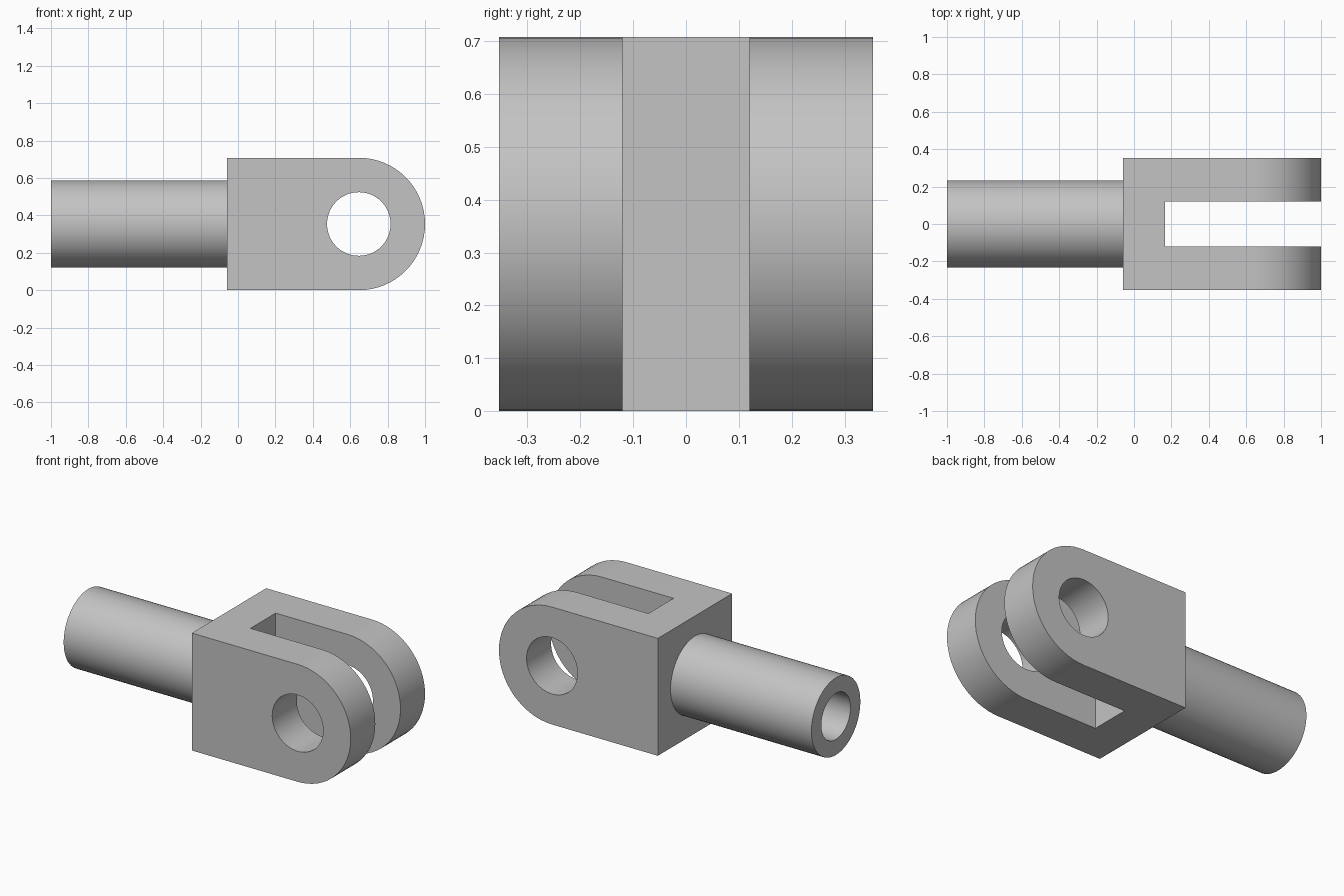
import bpy
import bmesh
from math import cos, sin, pi
from mathutils import Matrix, Vector

cube = bpy.data.objects.get("Cube")
if cube:
    bpy.data.objects.remove(cube, do_unlink=True)

HALF = 0.354          # half width and half height of the fork
BACK = -0.06          # where shank meets fork
EYE_X = 1 - HALF      # centre of the rounded end
SEGMENTS = 64

steel = bpy.data.materials.new("grey steel")
steel.use_nodes = True
GREY = (0.55, 0.55, 0.55, 1)
steel.diffuse_color = GREY
steel.node_tree.nodes["Principled BSDF"].inputs["Base Color"].default_value = GREY


def make_object(name, bm):
    bmesh.ops.recalc_face_normals(bm, faces=bm.faces)
    mesh = bpy.data.meshes.new(name)
    bm.to_mesh(mesh)
    bm.free()
    mesh.materials.append(steel)
    obj = bpy.data.objects.new(name, mesh)
    bpy.context.collection.objects.link(obj)
    return obj


def extrude_profile(name, points, half_depth):
    """Extrude an x-z outline symmetrically along y."""
    bm = bmesh.new()
    face = bm.faces.new([bm.verts.new((x, -half_depth, z)) for x, z in points])
    extruded = bmesh.ops.extrude_face_region(bm, geom=[face])["geom"]
    verts = [v for v in extruded if isinstance(v, bmesh.types.BMVert)]
    bmesh.ops.translate(bm, verts=verts, vec=(0, 2 * half_depth, 0))
    return make_object(name, bm)


def arc(cx, cz, radius, start, end, steps):
    angles = [start + (end - start) * i / steps for i in range(steps + 1)]
    return [(cx + radius * cos(a), cz + radius * sin(a)) for a in angles]


def cut(target, cutter):
    cutter.hide_render = True
    mod = target.modifiers.new("cut", 'BOOLEAN')
    mod.operation = 'DIFFERENCE'
    mod.solver = 'EXACT'
    mod.object = cutter
    bpy.context.view_layer.objects.active = target
    bpy.ops.object.modifier_apply(modifier=mod.name)
    bpy.data.objects.remove(cutter, do_unlink=True)


def shade(obj):
    bpy.ops.object.select_all(action='DESELECT')
    obj.select_set(True)
    bpy.context.view_layer.objects.active = obj
    bpy.ops.object.shade_smooth_by_angle(angle=pi / 6)


# Fork: block with a rounded end
outline = [(BACK, 2 * HALF), (BACK, 0)]
outline += arc(EYE_X, HALF, HALF, -pi / 2, pi / 2, SEGMENTS // 2)
fork = extrude_profile("fork", outline, HALF)

# Slot between the two cheeks
cut(fork, extrude_profile("slot_cutter",
                          [(0.167, -0.2), (1.2, -0.2), (1.2, 1), (0.167, 1)], 0.12))

# Pin hole through both cheeks
cut(fork, extrude_profile("pin_hole_cutter",
                          arc(EYE_X, HALF, 0.17, 0, 2 * pi, SEGMENTS)[:-1], 0.5))
shade(fork)

# Hollow shank: a lathed wall whose bore ends at the fork's back face
bm = bmesh.new()
wall = [(BACK, 0.233), (-1, 0.233), (-1, 0.139), (BACK, 0.139)]
verts = [bm.verts.new((x, 0, HALF + r)) for x, r in wall]
edges = [bm.edges.new(pair) for pair in zip(verts, verts[1:])]
bmesh.ops.spin(bm, geom=verts + edges, cent=(0, 0, HALF), axis=(1, 0, 0),
               angle=2 * pi, steps=SEGMENTS, use_merge=True)
bmesh.ops.remove_doubles(bm, verts=bm.verts, dist=0.0001)
shank = make_object("shank", bm)
# Outward normals: the open tube's end ring must face away from the fork
end_ring = min(shank.data.polygons, key=lambda p: p.center.x)
if end_ring.normal.x > 0:
    shank.data.flip_normals()
shade(shank)
